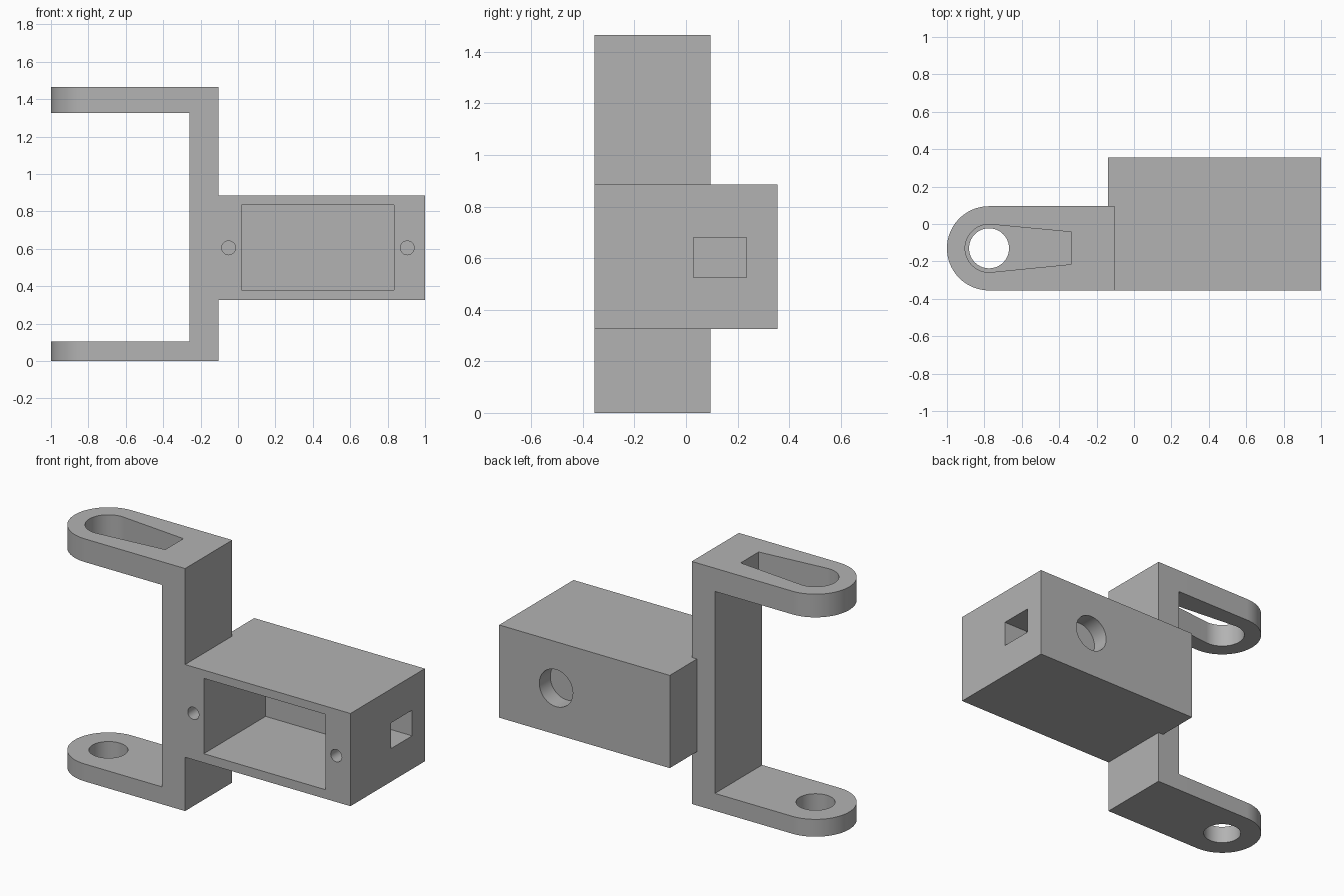
import bpy
import bmesh
from math import cos, sin, radians

default = bpy.data.objects.get("Cube")
if default:
    bpy.data.objects.remove(default, do_unlink=True)

# Shared dimensions
FRONT, BACK = -0.355, 0.355
ARM_BACK = 0.095
COLUMN_L, COLUMN_R = -0.26, -0.105
TOP = 1.465
MID_Z = 0.605
PIVOT = (-0.775, -0.13)

grey = bpy.data.materials.new("plain_grey")
grey.use_nodes = True
grey.diffuse_color = (0.45, 0.45, 0.45, 1)
grey.node_tree.nodes["Principled BSDF"].inputs["Base Color"].default_value = grey.diffuse_color


def arc(centre, radius, start=0, end=360, steps=64):
    """Points along an arc; a full circle leaves out the repeated last point."""
    count = steps if end - start == 360 else steps + 1
    angles = [radians(start + (end - start) * i / steps) for i in range(count)]
    return [(centre[0] + radius * cos(a), centre[1] + radius * sin(a)) for a in angles]


def rect(a0, a1, b0, b1):
    return [(a0, b0), (a1, b0), (a1, b1), (a0, b1)]


def prism(name, outline, axis, low, high):
    """Extrude a flat outline along the x, y or z axis."""
    place = {"x": lambda a, b, d: (d, a, b),
             "y": lambda a, b, d: (a, d, b),
             "z": lambda a, b, d: (a, b, d)}[axis]
    bm = bmesh.new()
    rings = [[bm.verts.new(place(a, b, d)) for a, b in outline] for d in (low, high)]
    for ring in rings:
        bm.faces.new(ring)
    for i in range(len(outline)):
        bm.faces.new((rings[0][i - 1], rings[0][i], rings[1][i], rings[1][i - 1]))
    bmesh.ops.recalc_face_normals(bm, faces=bm.faces)
    mesh = bpy.data.meshes.new(name)
    bm.to_mesh(mesh)
    bm.free()
    mesh.materials.append(grey)
    obj = bpy.data.objects.new(name, mesh)
    bpy.context.collection.objects.link(obj)
    return obj


def combine(target, tool, operation):
    mod = target.modifiers.new(operation.lower(), "BOOLEAN")
    mod.operation = operation
    mod.solver = "EXACT"
    mod.object = tool
    bpy.context.view_layer.objects.active = target
    bpy.ops.object.modifier_apply(modifier=mod.name)
    bpy.data.objects.remove(tool, do_unlink=True)


# Housing block with the upright column
bracket = prism("servo_bracket", rect(-0.14, 1, 0.325, 0.885), "y", FRONT, BACK)
column = prism("column", rect(COLUMN_L, COLUMN_R, 0, TOP), "y", FRONT, ARM_BACK)
combine(bracket, column, "UNION")

# Two arms with rounded ends
arm_outline = arc(PIVOT, 0.225, 90, 270) + [(COLUMN_R, FRONT), (COLUMN_R, ARM_BACK)]
for name, low, high in (("lower_arm", 0, 0.105), ("upper_arm", 1.325, TOP)):
    combine(bracket, prism(name, arm_outline, "z", low, high), "UNION")

# Round pivot hole below, tapered horn slot above
slot = arc(PIVOT, 0.128, 84.5, 275.5) + [(-0.335, -0.215), (-0.335, -0.043)]
cutters = [
    prism("pivot_hole", arc(PIVOT, 0.107), "z", -0.1, 0.2),
    prism("horn_slot", slot, "z", 1.2, 1.6),
    # Open pocket, cable window and blind bore in the housing
    prism("pocket", rect(0.02, 0.835, 0.38, 0.835), "y", -0.5, 0.235),
    prism("cable_window", rect(0.03, 0.234, 0.525, 0.68), "x", 0.7, 1.1),
    prism("rear_bore", arc((0.62, MID_Z), 0.112), "y", 0.25, 0.5),
]
# Screw holes either side of the pocket
for x in (-0.05, 0.905):
    cutters.append(prism("screw_hole", arc((x, MID_Z), 0.037, steps=32), "y", -0.5, -0.06))
for cutter in cutters:
    combine(bracket, cutter, "DIFFERENCE")

# Smooth rounded walls, crisp edges
bpy.ops.object.select_all(action="DESELECT")
bracket.select_set(True)
bpy.context.view_layer.objects.active = bracket
bpy.ops.object.shade_smooth_by_angle(angle=radians(20))
